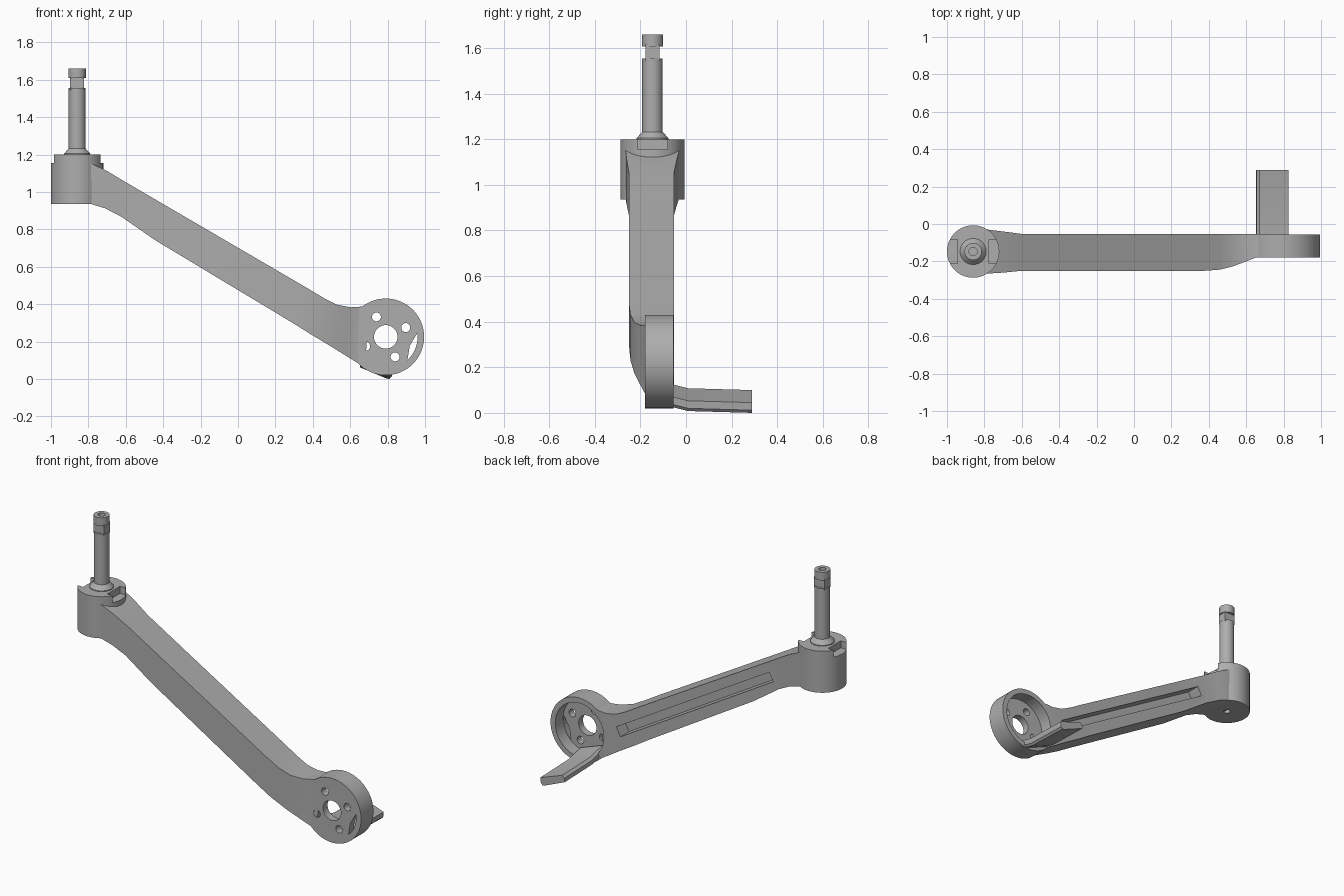
import bpy, bmesh, math
from mathutils import Matrix, Vector

if "Cube" in bpy.data.objects:
    bpy.data.objects.remove(bpy.data.objects["Cube"], do_unlink=True)

# Single grey metal finish
GREY = (0.42, 0.42, 0.42, 1)
metal = bpy.data.materials.new("grey_metal")
metal.diffuse_color = GREY
metal.use_nodes = True
metal.node_tree.nodes["Principled BSDF"].inputs["Base Color"].default_value = GREY

HUB = Vector((-0.86, -0.147, 0))
RING = Vector((0.79, 0, 0.225))


def finish(bm, name):
    bmesh.ops.recalc_face_normals(bm, faces=bm.faces)
    mesh = bpy.data.meshes.new(name)
    bm.to_mesh(mesh)
    bm.free()
    mesh.materials.append(metal)
    obj = bpy.data.objects.new(name, mesh)
    bpy.context.collection.objects.link(obj)
    return obj


def loft(name, sections):
    """Skin a closed solid through equal-length loops of points."""
    bm = bmesh.new()
    loops = [[bm.verts.new(p) for p in s] for s in sections]
    n = len(loops[0])
    for a, b in zip(loops, loops[1:]):
        for i in range(n):
            j = (i + 1) % n
            bm.faces.new((a[i], a[j], b[j], b[i]))
    bm.faces.new(loops[0])
    bm.faces.new(loops[-1])
    return finish(bm, name)


def prism(name, outline, y0, y1):
    return loft(name, [[(x, y, z) for x, z in outline] for y in (y0, y1)])


def turned(name, profile, sides=48):
    """Upright solid on the hub axis from (radius, height) pairs."""
    angles = [2 * math.pi * i / sides for i in range(sides)]
    return loft(name, [[(HUB.x + r * math.cos(a), HUB.y + r * math.sin(a), z)
                        for a in angles] for r, z in profile])


def disc(name, x, z, radius, y0, y1, sides=32):
    angles = [2 * math.pi * i / sides for i in range(sides)]
    return prism(name, [(x + radius * math.cos(a), z + radius * math.sin(a))
                        for a in angles], y0, y1)


def box(name, center, size):
    bm = bmesh.new()
    bmesh.ops.create_cube(bm, size=1, matrix=Matrix.Translation(center) @ Matrix.Diagonal((*size, 1)))
    return finish(bm, name)


def cut(obj, cutter):
    mod = obj.modifiers.new("cut", "BOOLEAN")
    mod.operation = "DIFFERENCE"
    mod.solver = "EXACT"
    mod.object = cutter
    bpy.context.view_layer.objects.active = obj
    bpy.ops.object.modifier_apply(modifier=mod.name)
    bpy.data.objects.remove(cutter, do_unlink=True)


# Hub with two notches on its rim and a small hole underneath
hub = turned("hub", [(0.14, 0.935), (0.14, 1.2)], 64)
for side in (-1, 1):
    cut(hub, box("notch", HUB + Vector((side * 0.135, 0, 1.2)), (0.1, 0.13, 0.09)))
cut(hub, turned("hub_hole", [(0.02, 0.9), (0.02, 1.0)]))

# Spindle with cone foot, flattened neck and drilled cap
turned("spindle", [(0.07, 1.195), (0.07, 1.205), (0.045, 1.232), (0.045, 1.555)])
box("spindle_neck", HUB + Vector((0, 0, 1.58)), (0.075, 0.06, 0.07))
cap = turned("spindle_cap", [(0.046, 1.608), (0.046, 1.66)])
cut(cap, turned("cap_hole", [(0.022, 1.63), (0.022, 1.7)]))

# Sloping arm: top x, top z, bottom x, bottom z, front y, back y
stations = [
    (-0.86, 1.15, -0.86, 0.945, -0.265, -0.03),
    (-0.78, 1.15, -0.80, 0.94, -0.265, -0.03),
    (-0.70, 1.112, -0.71, 0.912, -0.26, -0.04),
    (-0.60, 1.052, -0.62, 0.865, -0.25, -0.053),
    (-0.34, 0.90, -0.44, 0.74, -0.25, -0.053),
    (0.38, 0.48, 0.30, 0.295, -0.25, -0.053),
    (0.46, 0.432, 0.40, 0.232, -0.244, -0.053),
    (0.53, 0.397, 0.50, 0.172, -0.226, -0.053),
    (0.60, 0.383, 0.58, 0.122, -0.2, -0.053),
    (0.65, 0.386, 0.64, 0.085, -0.18, -0.054),
    (0.70, 0.39, 0.68, 0.07, -0.176, -0.056),
]
arm = loft("arm", [[(xt, f, zt), (xt, b, zt), (xb, b, zb), (xb, f, zb)]
                   for xt, zt, xb, zb, f, b in stations])


# Long pocket in the back of the arm
def mid(x):
    return 0.5925 - 0.593 * x


cut(arm, prism("pocket", [(-0.58, mid(-0.58) - 0.035), (0.5, mid(0.5) - 0.035),
                          (0.53, mid(0.5) + 0.02), (-0.55, mid(-0.55) + 0.035)], -0.14, 0.1))

# Round mount, hollow at the back
ring = disc("mount_ring", RING.x, RING.z, 0.205, -0.18, -0.055, 72)
for part in (ring, arm):
    cut(part, disc("recess", RING.x, RING.z, 0.172, -0.135, 0.1, 64))

# Centre bore, four bolt holes and a lens-shaped window
cut(ring, disc("bore", RING.x, RING.z, 0.063, -0.3, 0))
for k in range(4):
    a = math.radians(25 + 90 * k)
    cut(ring, disc("bolt_hole", RING.x + 0.118 * math.cos(a),
                   RING.z + 0.118 * math.sin(a), 0.024, -0.3, 0, 20))
window = []
for i in range(13):
    a = math.radians(-47 + 54 * i / 12)
    window.append((RING.x + 0.17 * math.cos(a), RING.z + 0.17 * math.sin(a)))
a = math.radians(-20)
window.append((RING.x + 0.137 * math.cos(a), RING.z + 0.137 * math.sin(a)))
window.append((RING.x + 0.122, RING.z - 0.085))
cut(ring, prism("window", window, -0.3, 0))

# Slanted tab sticking out behind the mount
outline = [(0.652, 0.062), (0.795, 0.002), (0.81, 0), (0.822, 0.012),
           (0.826, 0.045), (0.672, 0.1), (0.656, 0.085)]
loft("foot_tab", [[(x, y, z + lift) for x, z in outline]
                  for y, lift in ((-0.12, 0.035), (-0.055, 0.024), (0.01, 0.008), (0.29, 0))])

# Smooth shading with crisp edges
for obj in bpy.context.scene.objects:
    obj.select_set(obj.type == "MESH" and metal.name in obj.data.materials)
bpy.context.view_layer.objects.active = hub
bpy.ops.object.shade_smooth_by_angle(angle=math.radians(25))
